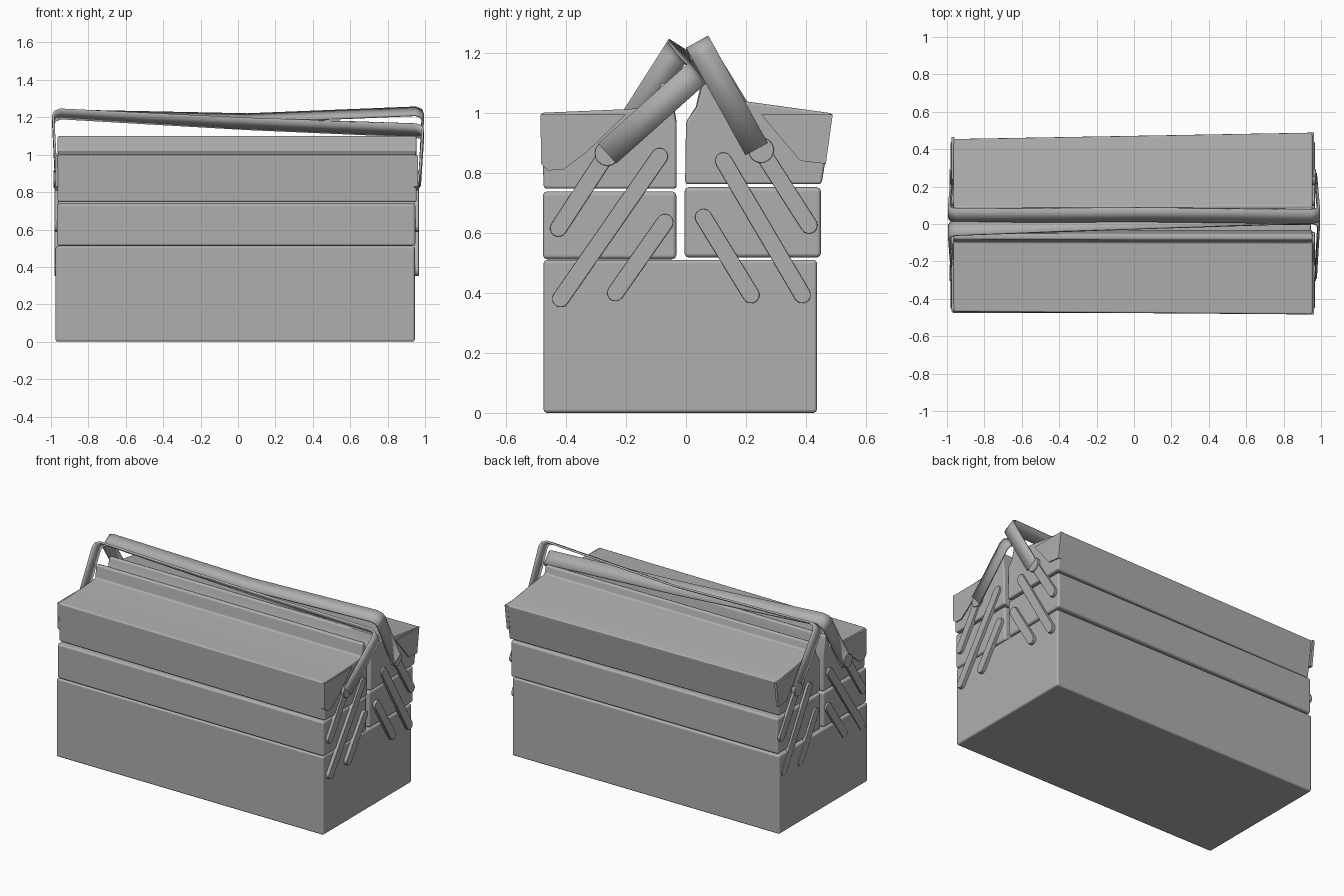
import bpy, bmesh, math
from mathutils import Vector

cube = bpy.data.objects.get("Cube")
if cube:
    bpy.data.objects.remove(cube, do_unlink=True)

grey = bpy.data.materials.new("painted grey steel")
grey.use_nodes = True
grey.diffuse_color = (0.43, 0.43, 0.43, 1)
grey.node_tree.nodes["Principled BSDF"].inputs["Base Color"].default_value = (0.43, 0.43, 0.43, 1)


def finish(name, bm, bevel=0.0):
    """Turn a bmesh into a shaded object, with optional rounded edges."""
    bmesh.ops.recalc_face_normals(bm, faces=bm.faces)
    mesh = bpy.data.meshes.new(name)
    bm.to_mesh(mesh)
    bm.free()
    mesh.materials.append(grey)
    obj = bpy.data.objects.new(name, mesh)
    bpy.context.collection.objects.link(obj)
    bpy.ops.object.select_all(action='DESELECT')
    obj.select_set(True)
    bpy.context.view_layer.objects.active = obj
    bpy.ops.object.shade_smooth_by_angle(angle=math.radians(35))
    if bevel:
        mod = obj.modifiers.new("rounded edges", 'BEVEL')
        mod.width = bevel
        mod.segments = 2
        mod.harden_normals = True
    return obj


def prism(name, profile, x0, x1, stretch=(1, 1), bevel=0.0):
    """Extrude a (y, z) profile along x, scaling y at either end."""
    bm = bmesh.new()
    rings = [[bm.verts.new((x, y * s, z)) for y, z in profile]
             for x, s in zip((x0, x1), stretch)]
    n = len(profile)
    for ring in rings:
        bm.faces.new(ring)
    for i in range(n):
        j = (i + 1) % n
        bm.faces.new((rings[0][i], rings[0][j], rings[1][j], rings[1][i]))
    return finish(name, bm, bevel)


def capsule(a, b, r, steps=8):
    """Round-ended strip outline between two (y, z) points."""
    a, b = Vector(a), Vector(b)
    ang = math.atan2(b.y - a.y, b.x - a.x)
    pts = []
    for centre, start in ((b, ang - math.pi / 2), (a, ang + math.pi / 2)):
        for k in range(steps + 1):
            t = start + math.pi * k / steps
            pts.append((centre.x + r * math.cos(t), centre.y + r * math.sin(t)))
    return pts


def handle(name, feet, tops, mid, width):
    """Flat strip bent into a U; feet and tops are (y, z) at the -x and +x ends."""
    stations = []
    for side, foot, top in zip((-1, 1), feet, tops):
        foot, top = Vector(foot), Vector(top)
        up = (top - foot).normalized()
        across = Vector((up.y, -up.x)) * width / 2
        leg = [(0.972, foot), (0.988, top - up * 0.04),
               (0.980, top - up * 0.014), (0.950, top)]
        leg = [(side * x, p, across) for x, p in leg]
        stations.append(leg)
    mean = (stations[0][0][2] + stations[1][0][2]) / 2
    path = stations[0] + [(0.05, Vector(mid), mean)] + stations[1][::-1]
    bm = bmesh.new()
    rows = [[bm.verts.new((x, *(p + w * s))) for s in (-1, 1)] for x, p, w in path]
    for r, q in zip(rows, rows[1:]):
        bm.faces.new((r[0], r[1], q[1], q[0]))
    obj = finish(name, bm)
    mod = obj.modifiers.new("sheet thickness", 'SOLIDIFY')
    mod.thickness = 0.012
    mod.offset = 0


def box(y0, y1, z0, z1):
    return [(y0, z0), (y1, z0), (y1, z1), (y0, z1)]


# Base box
prism("base_box", box(-0.475, 0.437, 0, 0.51), -0.976, 0.945, bevel=0.012)

# Middle trays
prism("front_middle_tray", box(-0.477, -0.032, 0.512, 0.738), -0.968, 0.948, bevel=0.014)
prism("back_middle_tray", box(-0.005, 0.45, 0.518, 0.752), -0.968, 0.948,
      (0.98, 1), bevel=0.014)

# Top trays with sloping lids and a raised rib along the centre
prism("front_top_tray",
      [(-0.474, 0.747), (-0.032, 0.747), (-0.032, 0.97), (-0.055, 1.1), (-0.085, 1.1),
       (-0.098, 1.02), (-0.2, 1.012), (-0.484, 1.0)],
      -0.965, 0.955, (0.97, 1), bevel=0.01)
prism("back_top_tray",
      [(0.452, 0.762), (-0.003, 0.762), (0.0, 0.97), (0.035, 1.02), (0.055, 1.1), (0.082, 1.1),
       (0.095, 1.05), (0.2, 1.038), (0.49, 0.998)],
      -0.965, 0.955, (0.93, 1), bevel=0.01)

# Lid skirts, arms and rivet ends on both ends of the box
lid_skirts = {
    "front": [(-0.485, 0.995), (-0.483, 0.83), (-0.46, 0.808), (-0.41, 0.81),
              (-0.33, 0.87), (-0.2, 0.995)],
    "back": [(0.489, 0.995), (0.466, 0.83), (0.38, 0.84), (0.25, 0.995)],
}
arms = {
    "front": [((-0.418, 0.38), (-0.088, 0.855)),
              ((-0.235, 0.40), (-0.07, 0.635)),
              ((-0.425, 0.615), (-0.262, 0.865))],
    "back": [((0.388, 0.393), (0.125, 0.84)),
             ((0.217, 0.393), (0.058, 0.652)),
             ((0.41, 0.625), (0.25, 0.875))],
}
arm_names = ("long_arm", "short_arm", "handle_arm")
for end, inner, outer in (("right", -0.96, -0.981), ("left", 0.94, 0.967)):
    shrink = 0.95 if end == "right" else 1
    for half in ("front", "back"):
        prism(f"{end}_{half}_lid_skirt", lid_skirts[half], inner,
              outer - math.copysign(0.005, outer), (shrink, shrink))
        for label, (low, high) in zip(arm_names, arms[half]):
            prism(f"{end}_{half}_{label}", capsule(low, high, 0.028), inner, outer, bevel=0.004)
        # Pivot where the carrying handle meets its arm
        pivot = Vector(arms[half][2][1])
        prism(f"{end}_{half}_handle_pivot", capsule(pivot, pivot + Vector((0.001, 0.001)), 0.042),
              inner, outer + math.copysign(0.006, outer), bevel=0.004)

# Two crossing carrying handles
handle("front_handle", [(-0.25, 0.86), (-0.262, 0.865)],
       [(-0.022, 1.218), (0.035, 1.13)], (0.01, 1.165), 0.09)
handle("back_handle", [(0.25, 0.88), (0.235, 0.88)],
       [(0.046, 1.215), (0.04, 1.232)], (0.05, 1.195), 0.085)
